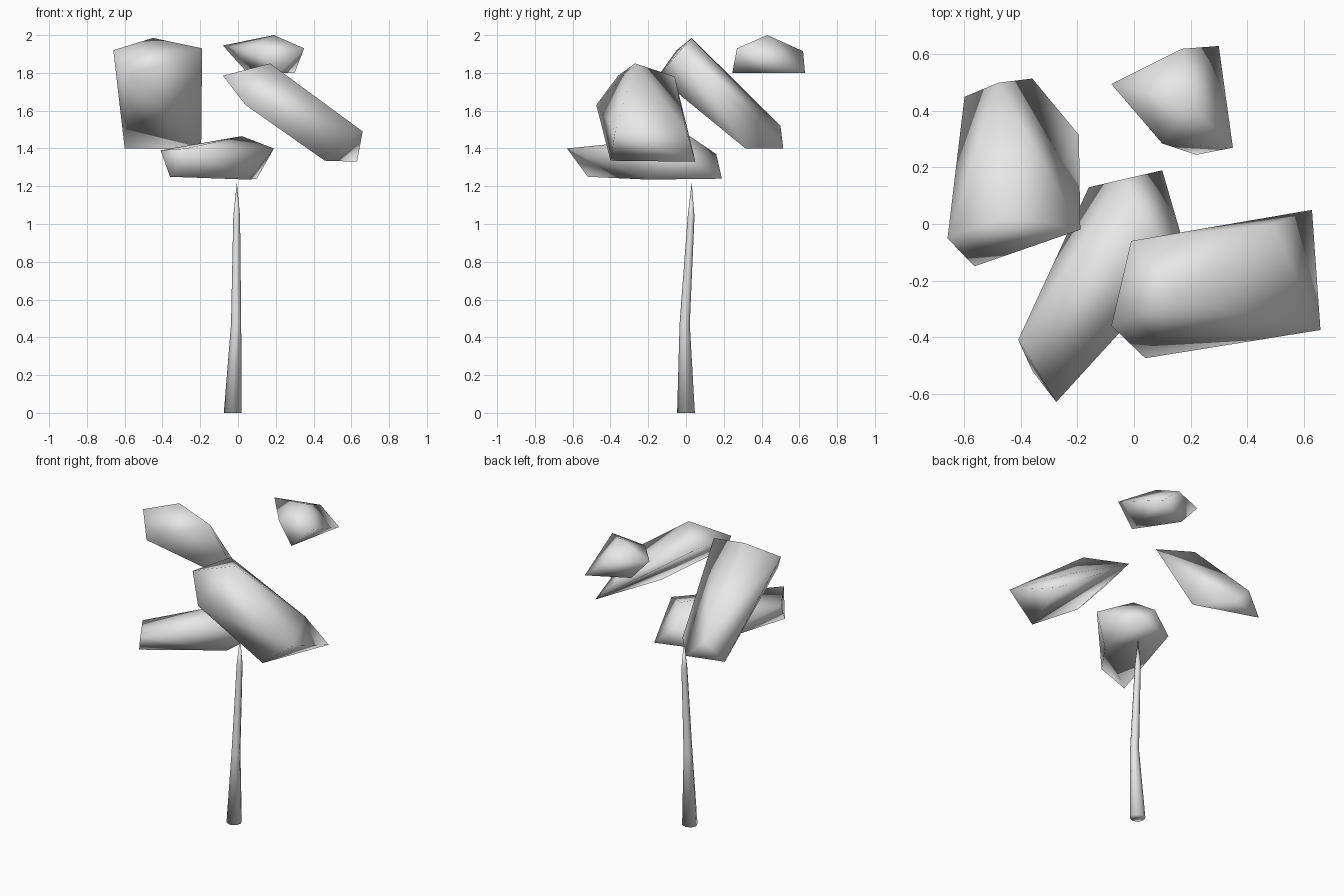
import bpy
import bmesh
import math

cube = bpy.data.objects.get("Cube")
if cube:
    bpy.data.objects.remove(cube, do_unlink=True)

# One plain grey for the whole tree
grey = bpy.data.materials.new("plain grey")
grey.use_nodes = True
colour = (0.8, 0.8, 0.8, 1)
grey.diffuse_color = colour
grey.node_tree.nodes["Principled BSDF"].inputs["Base Color"].default_value = colour


def finish(name, bm):
    bmesh.ops.recalc_face_normals(bm, faces=bm.faces)
    for face in bm.faces:
        face.smooth = True
    mesh = bpy.data.meshes.new(name)
    bm.to_mesh(mesh)
    bm.free()
    mesh.materials.append(grey)
    obj = bpy.data.objects.new(name, mesh)
    bpy.context.collection.objects.link(obj)
    return obj


def leaf_clump(name, corners):
    """Faceted boulder-like clump wrapped around a few corner points."""
    bm = bmesh.new()
    for corner in corners:
        bm.verts.new(corner)
    hull = bmesh.ops.convex_hull(bm, input=bm.verts)
    loose = {g for g in hull["geom_interior"] + hull["geom_unused"]
             if isinstance(g, bmesh.types.BMVert)}
    bmesh.ops.delete(bm, geom=list(loose), context="VERTS")
    return finish(name, bm)


def trunk(name, rings, tip, sides=8):
    """Bent, tapering stem that ends in a point."""
    bm = bmesh.new()
    loops = []
    for x, y, z, radius in rings:
        angles = [2 * math.pi * i / sides for i in range(sides)]
        loops.append([bm.verts.new((x + radius * math.cos(a),
                                    y + radius * math.sin(a), z)) for a in angles])
    point = bm.verts.new(tip)
    bm.faces.new(loops[0])
    for i in range(sides):
        j = (i + 1) % sides
        for low, high in zip(loops, loops[1:]):
            bm.faces.new((low[i], low[j], high[j], high[i]))
        bm.faces.new((loops[-1][i], loops[-1][j], point))
    return finish(name, bm)


trunk("trunk", [(-0.028, 0, 0, 0.047), (-0.01, -0.007, 0.47, 0.027),
                (-0.007, 0.027, 1.04, 0.018)], (-0.006, 0.03, 1.22))

# Right clump, high at the front and sloping down to the back
leaf_clump("right_clump", [
    (-0.66, -0.05, 1.92), (-0.45, 0.03, 1.985), (-0.19, -0.02, 1.93),
    (-0.565, -0.15, 1.78), (-0.48, 0.50, 1.52), (-0.195, 0.315, 1.40),
    (-0.36, 0.515, 1.40), (-0.60, 0.45, 1.40)])

# Low flat clump just above the trunk
leaf_clump("low_clump", [
    (-0.275, -0.63, 1.40), (-0.41, -0.41, 1.39), (-0.36, -0.52, 1.25),
    (-0.16, 0.13, 1.25), (-0.03, 0.16, 1.37), (0.10, 0.19, 1.24),
    (0.19, -0.12, 1.40), (0.02, 0.02, 1.465), (0.06, -0.2, 1.235)])

# Left clump, sloping down and outwards
leaf_clump("left_clump", [
    (0.04, -0.475, 1.63), (-0.08, -0.36, 1.785), (0.17, -0.27, 1.85),
    (-0.01, -0.06, 1.78), (0.49, 0, 1.50), (0.63, 0.05, 1.33),
    (0.66, -0.375, 1.49), (0.46, -0.40, 1.335)])

# Small top clump at the back
leaf_clump("top_clump", [
    (-0.08, 0.495, 1.945), (0.19, 0.43, 2.0), (0.35, 0.27, 1.93),
    (0.17, 0.62, 1.915), (0.30, 0.63, 1.80), (0.22, 0.245, 1.80),
    (0.10, 0.285, 1.92), (0.05, 0.50, 1.80)])
